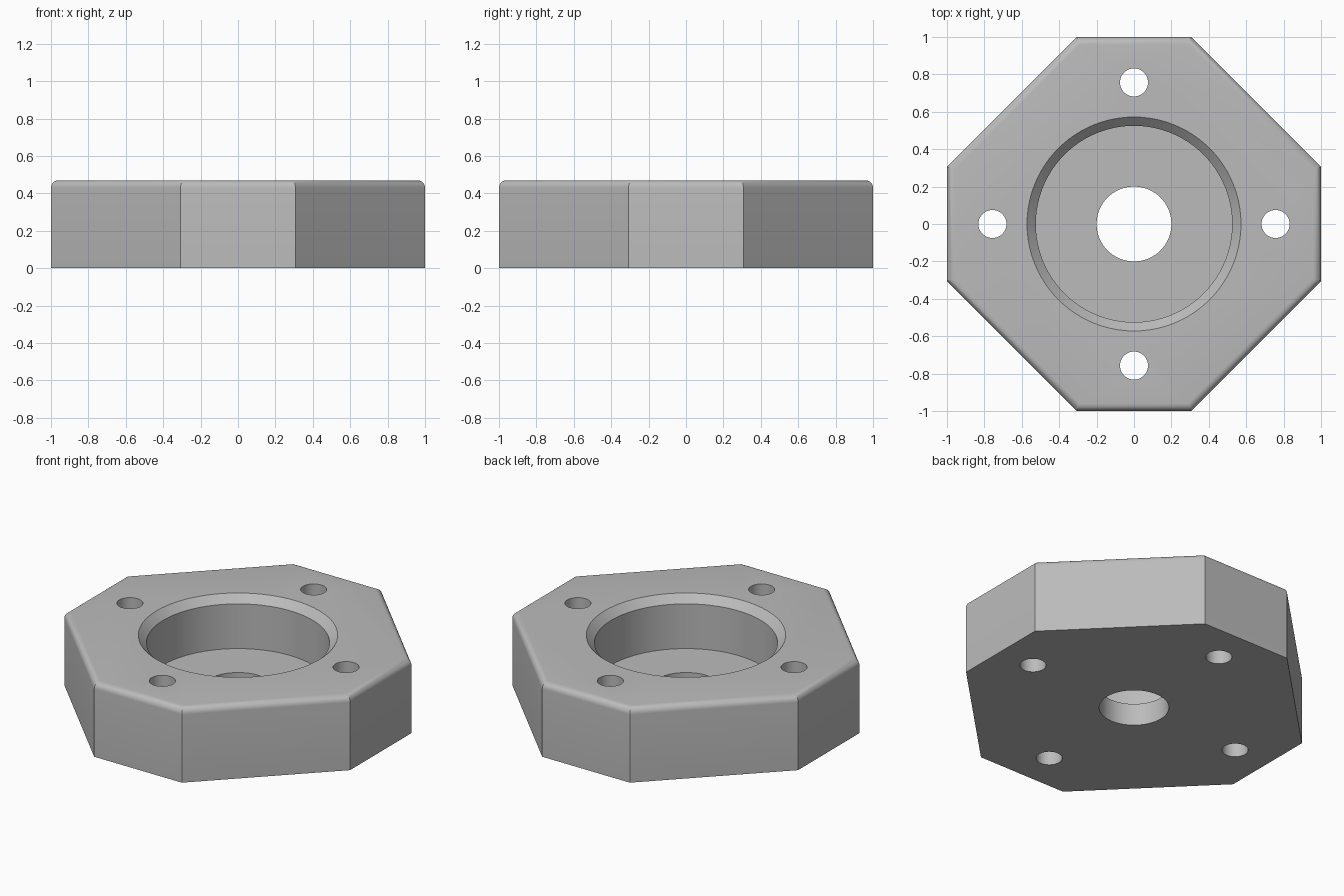
import bpy, bmesh, math
from mathutils import Matrix

HEIGHT, FLAT, FILLET = 0.47, 0.307, 0.04
FLOOR, POCKET_R, CHAMFER = 0.14, 0.525, 0.047
BORE_R, BOLT_R, BOLT_CIRCLE = 0.2, 0.075, 0.757

cube = bpy.data.objects.get("Cube")
if cube:
    bpy.data.objects.remove(cube, do_unlink=True)

# Plain grey metal
grey = bpy.data.materials.new("light_grey_metal")
grey.use_nodes = True
colour = (0.5, 0.5, 0.5, 1)
grey.diffuse_color = colour
grey.node_tree.nodes["Principled BSDF"].inputs["Base Color"].default_value = colour


def make_object(name, bm):
    bmesh.ops.recalc_face_normals(bm, faces=bm.faces)
    mesh = bpy.data.meshes.new(name)
    bm.to_mesh(mesh)
    bm.free()
    mesh.materials.append(grey)
    obj = bpy.data.objects.new(name, mesh)
    bpy.context.collection.objects.link(obj)
    return obj


def lathe(bm, profile, x=0, y=0, sides=96):
    """Closed solid of revolution from (radius, z) points, capped at both ends."""
    rings = []
    for r, z in profile:
        ring = bmesh.ops.create_circle(bm, segments=sides, radius=r,
                                       matrix=Matrix.Translation((x, y, z)))
        rings.append(ring["verts"])
    for low, high in zip(rings, rings[1:]):
        for i in range(sides):
            j = (i + 1) % sides
            bm.faces.new((low[i], low[j], high[j], high[i]))
    bm.faces.new(rings[0])
    bm.faces.new(rings[-1])


# Octagonal block with a rounded top edge
bm = bmesh.new()
outline = []
for k in range(4):
    turn = Matrix.Rotation(k * math.pi / 2, 3, 'Z')
    for y in (-FLAT, FLAT):
        outline.append(bm.verts.new(turn @ Matrix.Identity(3).col[0] + turn.col[1] * y))
base = bm.faces.new(outline)
top = bmesh.ops.extrude_face_region(bm, geom=[base])["geom"]
bmesh.ops.translate(bm, vec=(0, 0, HEIGHT),
                    verts=[g for g in top if isinstance(g, bmesh.types.BMVert)])
bmesh.ops.recalc_face_normals(bm, faces=bm.faces)
rim = [e for e in bm.edges if all(v.co.z > HEIGHT / 2 for v in e.verts)]
bmesh.ops.bevel(bm, geom=rim, offset=FILLET, offset_type='OFFSET',
                segments=6, profile=0.5, affect='EDGES')
block = make_object("octagonal_flange", bm)

# Cutters: stepped bore with chamfered mouth, and four bolt holes
over = 0.1
bm = bmesh.new()
lathe(bm, [(BORE_R, -over), (BORE_R, FLOOR), (POCKET_R, FLOOR),
           (POCKET_R, HEIGHT - CHAMFER), (POCKET_R + CHAMFER, HEIGHT),
           (POCKET_R + CHAMFER, HEIGHT + over)])
cutters = [make_object("bore_cutter", bm)]
bm = bmesh.new()
for k in range(4):
    a = k * math.pi / 2
    lathe(bm, [(BOLT_R, -over), (BOLT_R, HEIGHT + over)],
          BOLT_CIRCLE * math.cos(a), BOLT_CIRCLE * math.sin(a), 48)
cutters.append(make_object("bolt_hole_cutter", bm))

bpy.ops.object.select_all(action='DESELECT')
block.select_set(True)
bpy.context.view_layer.objects.active = block
for cutter in cutters:
    cut = block.modifiers.new(cutter.name, 'BOOLEAN')
    cut.operation = 'DIFFERENCE'
    cut.solver = 'EXACT'
    cut.object = cutter
    bpy.ops.object.modifier_apply(modifier=cut.name)
    bpy.data.objects.remove(cutter, do_unlink=True)

# Smooth the round walls and fillet, keep real corners sharp
bpy.ops.object.shade_smooth_by_angle(angle=math.radians(25))
